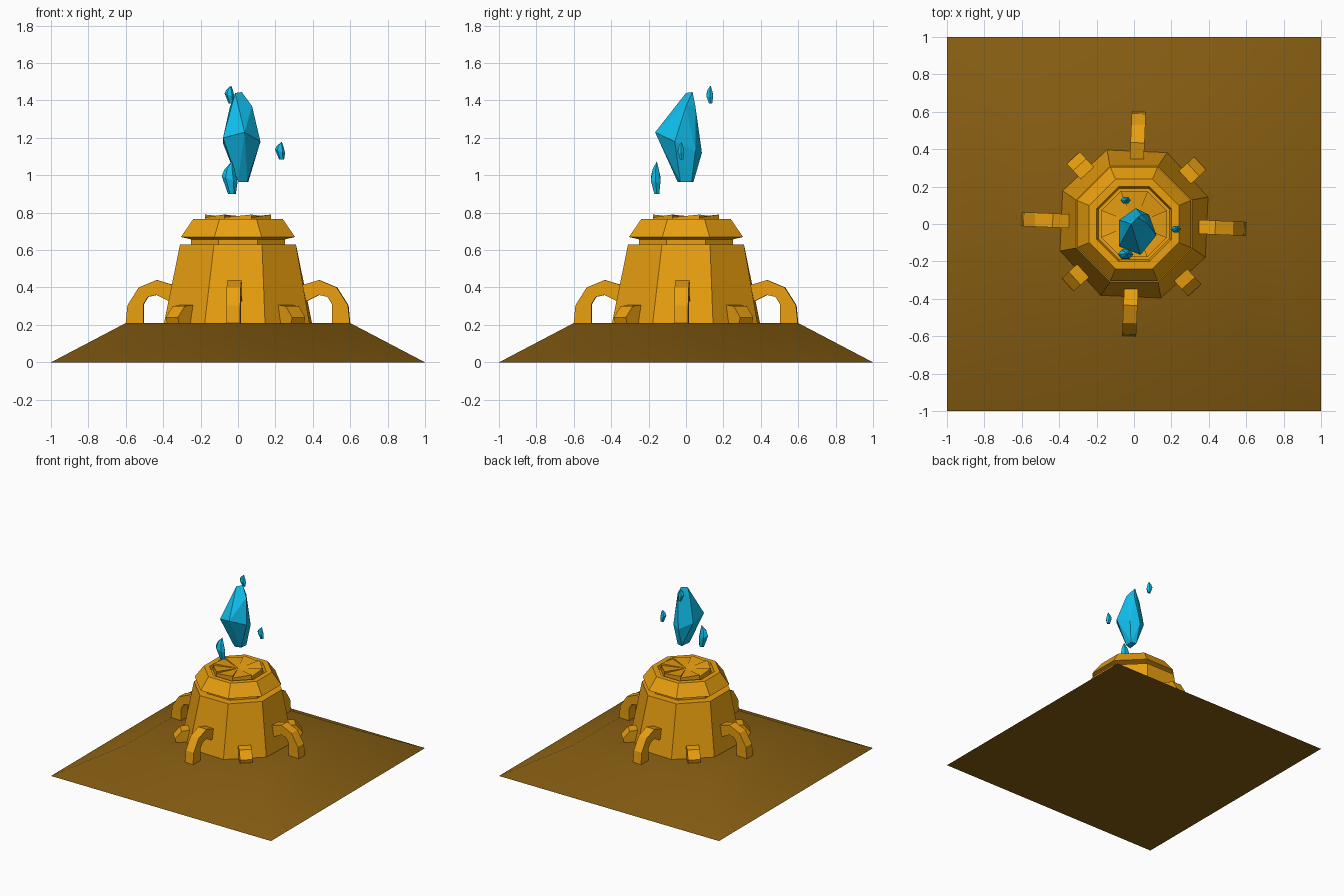
import bpy, bmesh, math
from math import cos, sin, pi, radians
from mathutils import Vector, Matrix

if "Cube" in bpy.data.objects:
    bpy.data.objects.remove(bpy.data.objects["Cube"])


def material(name, rgb):
    m = bpy.data.materials.new(name)
    m.diffuse_color = (*rgb, 1)
    m.use_nodes = True
    m.node_tree.nodes["Principled BSDF"].inputs["Base Color"].default_value = m.diffuse_color
    return m


GOLD = material("gold_stone", (0.82, 0.35, 0.005))
EARTH = material("brown_earth", (0.24, 0.11, 0.006))
BLUE = material("blue_crystal", (0.005, 0.52, 0.85))
TWIST = radians(-2.5)


def finish(name, bm, mat):
    bmesh.ops.recalc_face_normals(bm, faces=bm.faces)
    me = bpy.data.meshes.new(name)
    bm.to_mesh(me)
    bm.free()
    me.materials.append(mat)
    ob = bpy.data.objects.new(name, me)
    bpy.context.collection.objects.link(ob)
    return ob


def lathe(name, rings, mat, n=8):
    """Stacked n-gon rings of (flat-side distance, z, twist)."""
    bm = bmesh.new()
    loops = []
    for a, z, t in rings:
        r = a / cos(pi / n)
        ang = [t + pi / n + 2 * pi * i / n for i in range(n)]
        loops.append([bm.verts.new((r * cos(q), r * sin(q), z)) for q in ang])
    for lo, hi in zip(loops, loops[1:]):
        for i in range(n):
            j = (i + 1) % n
            bm.faces.new((lo[i], lo[j], hi[j], hi[i]))
    bm.faces.new(loops[0])
    bm.faces.new(loops[-1])
    return finish(name, bm, mat)


def leg(name, profile, width, angle):
    """Side profile (radius, z) extruded sideways and turned around z."""
    bm = bmesh.new()
    f = bm.faces.new([bm.verts.new((r, -width / 2, z)) for r, z in profile])
    ext = bmesh.ops.extrude_face_region(bm, geom=[f])
    bmesh.ops.translate(bm, vec=(0, width, 0),
                        verts=[v for v in ext["geom"] if isinstance(v, bmesh.types.BMVert)])
    bm.transform(Matrix.Rotation(angle, 4, 'Z'))
    finish(name, bm, GOLD)


def hull(name, pts):
    bm = bmesh.new()
    for p in pts:
        bm.verts.new(p)
    bmesh.ops.convex_hull(bm, input=bm.verts[:])
    finish(name, bm, BLUE)


# Earth mound
mound = lathe("mound", [(1, 0, 0), (0.6, 0.21, 0)], EARTH, 4)
mound.data.shade_smooth()
bpy.context.view_layer.objects.active = mound
mound.select_set(True)
bpy.ops.object.shade_smooth_by_angle(angle=radians(50))

# Tower body, neck and cap with a sunken groove inside the rim
lathe("tower_body", [(0.39, 0.205, TWIST), (0.31, 0.63, 0)], GOLD)
lathe("neck", [(0.25, 0.62, 0), (0.25, 0.68, 0)], GOLD)
lathe("cap", [(0.24, 0.655, 0), (0.305, 0.67, 0), (0.24, 0.765, 0),
              (0.20, 0.765, 0), (0.19, 0.735, 0)], GOLD)

# Fanned lid plates
bm = bmesh.new()
N = 8
for i in range(N):
    a0, a1 = [pi / N + 2 * pi * k / N for k in (i, i + 1)]
    p = [bm.verts.new(c) for c in (
        (0, 0, 0.77),
        (0.19 * cos(a0), 0.19 * sin(a0), 0.775),
        (0.19 * cos(a1), 0.19 * sin(a1), 0.79))]
    q = [bm.verts.new((v.co.x, v.co.y, 0.73)) for v in p]
    bm.faces.new(p)
    bm.faces.new(q[::-1])
    for k in range(3):
        j = (k + 1) % 3
        bm.faces.new((p[k], q[k], q[j], p[j]))
finish("lid_plates", bm, GOLD)

# Four arched legs and four short diagonal feet
ARCH = [(0.60, 0.205), (0.59, 0.305), (0.53, 0.40), (0.435, 0.44), (0.30, 0.40),
        (0.30, 0.30), (0.375, 0.33), (0.435, 0.36), (0.48, 0.35), (0.505, 0.31), (0.505, 0.205)]
FOOT = [(0.47, 0.205), (0.48, 0.24), (0.43, 0.30), (0.34, 0.31), (0.30, 0.205)]
for i in range(4):
    leg(f"arch_leg_{i + 1}", ARCH, 0.075, i * pi / 2 + TWIST)
    leg(f"foot_{i + 1}", FOOT, 0.095, (i + 0.5) * pi / 2 + TWIST)

# Large floating crystal
hull("main_crystal", [
    (0, -0.045, 0.965), (0.05, -0.03, 0.965), (0.055, 0.03, 0.965), (0.01, 0.04, 0.965),
    (0.035, -0.165, 1.23), (0.12, -0.06, 1.18), (0.08, 0.05, 1.13), (0.01, 0.085, 1.12),
    (-0.08, 0.02, 1.17), (-0.08, -0.12, 1.20),
    (0.075, 0, 1.37), (0.04, 0.05, 1.37), (-0.045, 0.01, 1.36),
    (-0.015, 0, 1.44), (0.02, 0.035, 1.445)])

# Small shards: centre x, y, half widths, bottom and top
SHARDS = [(-0.045, -0.162, 0.042, 0.03, 0.90, 1.075),
          (0.225, -0.027, 0.027, 0.02, 1.085, 1.18),
          (-0.045, 0.127, 0.027, 0.021, 1.385, 1.48)]
for k, (x, y, wx, wy, z0, z1) in enumerate(SHARDS):
    pts = [(x + wx * 0.3, y + wy * 0.2, z1)]
    for i in range(6):
        c, s = cos(i * pi / 3), sin(i * pi / 3)
        pts.append((x + wx * c, y + wy * s, z0 + (z1 - z0) * (0.45 - 0.1 * c)))
        pts.append((x + wx * (0.5 * c + 0.3), y + wy * (0.5 * s + 0.2), z0))
        pts.append((x + wx * 0.65 * c, y + wy * 0.65 * s, z0 + (z1 - z0) * 0.75))
    hull(f"shard_{k + 1}", pts)
